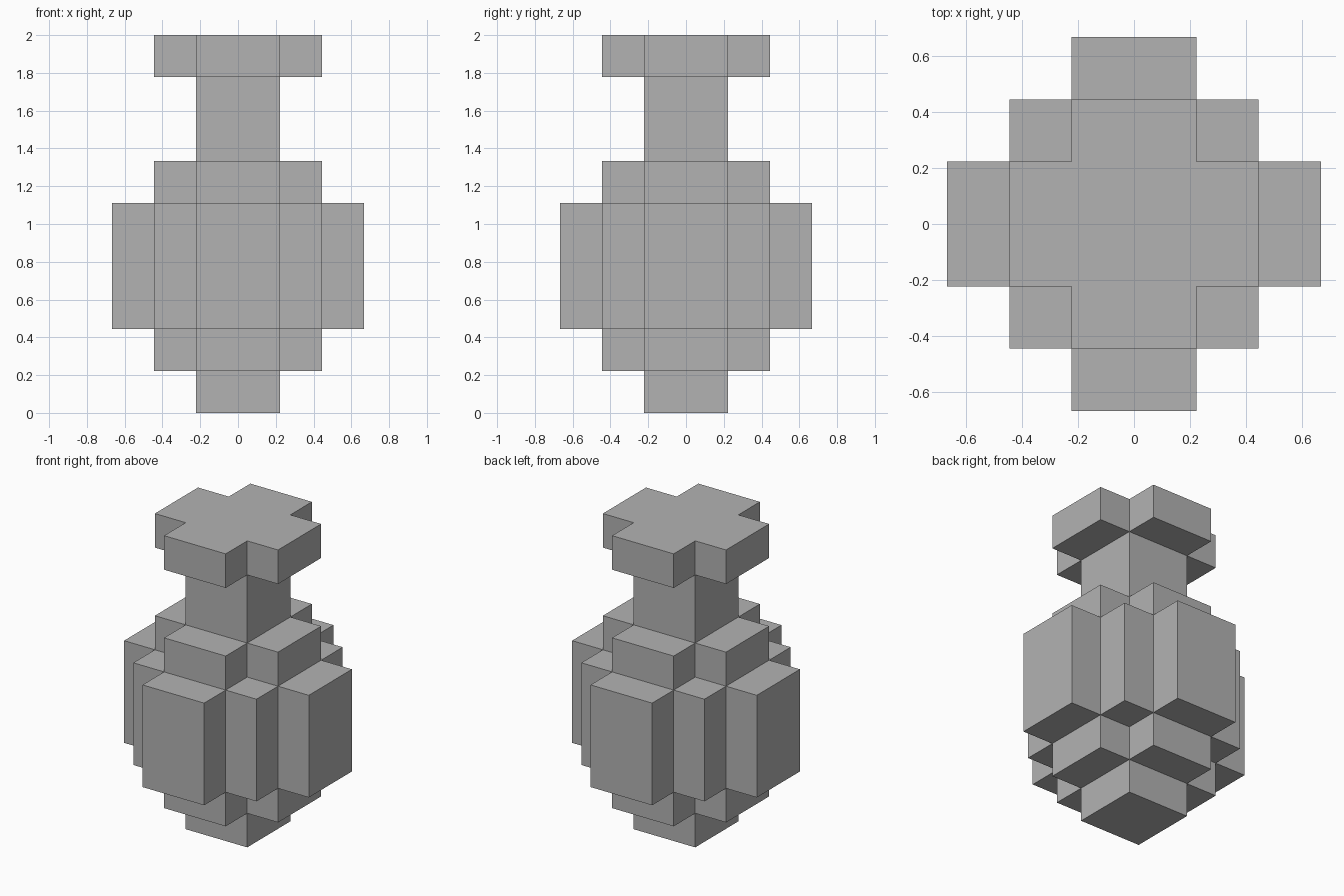
import bpy
import bmesh

cube = bpy.data.objects.get("Cube")
if cube:
    bpy.data.objects.remove(cube, do_unlink=True)

UNIT = 2 / 9  # edge of one block

grey = bpy.data.materials.new("plain grey")
grey.use_nodes = True
colour = (0.45, 0.45, 0.45, 1)
grey.diffuse_color = colour
grey.node_tree.nodes["Principled BSDF"].inputs["Base Color"].default_value = colour


def stepped_outline(steps):
    """Stepped outline with the given number of stairs in each quarter."""
    quarter = []
    for i in range(steps):
        x, y = steps - i, i + 1
        quarter.append((x, y))
        if i < steps - 1:
            quarter.append((x - 1, y))
    outline = []
    for _ in range(4):
        outline += quarter
        quarter = [(-y, x) for x, y in quarter]
    return outline


def layer(name, steps, bottom, top):
    """Extrude a stepped outline between two block heights."""
    bm = bmesh.new()
    base = bm.faces.new([bm.verts.new((x * UNIT, y * UNIT, bottom * UNIT))
                         for x, y in stepped_outline(steps)])
    moved = bmesh.ops.extrude_face_region(bm, geom=[base], use_keep_orig=True)["geom"]
    bmesh.ops.translate(bm, vec=(0, 0, (top - bottom) * UNIT),
                        verts=[v for v in moved if isinstance(v, bmesh.types.BMVert)])
    bmesh.ops.recalc_face_normals(bm, faces=bm.faces)
    mesh = bpy.data.meshes.new(name)
    bm.to_mesh(mesh)
    bm.free()
    mesh.materials.append(grey)
    bpy.context.collection.objects.link(bpy.data.objects.new(name, mesh))


# Flask body, widening then narrowing
layer("base", 1, 0, 1)
layer("lower_body", 2, 1, 2)
layer("main_body", 3, 2, 5)
layer("shoulder", 2, 5, 6)

# Neck and flared lip
layer("neck", 1, 6, 8)
layer("lip", 2, 8, 9)
